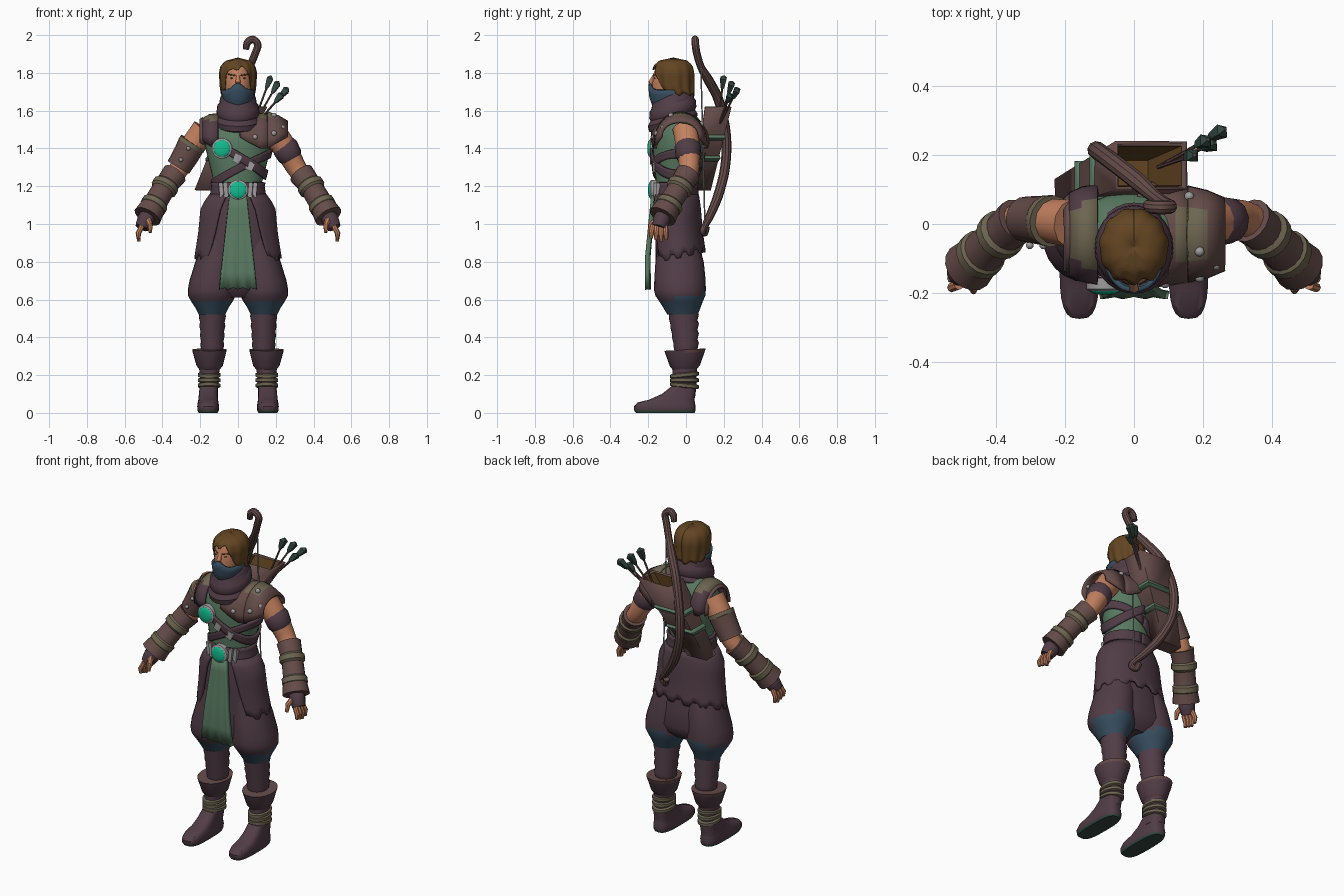
import bpy, bmesh, math
from mathutils import Vector

default_cube = bpy.data.objects.get("Cube")
if default_cube:
    bpy.data.objects.remove(default_cube, do_unlink=True)


def material(name, red, green, blue):
    mat = bpy.data.materials.new(name)
    mat.use_nodes = True
    mat.diffuse_color = (red, green, blue, 1)
    mat.node_tree.nodes["Principled BSDF"].inputs["Base Color"].default_value = (red, green, blue, 1)
    return mat


PURPLE = material("dark purple cloth", .083, .046, .062)
BROWN = material("brown leather", .13, .072, .066)
KHAKI = material("khaki wrap", .155, .13, .082)
GREEN = material("green cloth", .1, .195, .12)
SKIN = material("skin", .55, .22, .115)
BLUE = material("slate blue cloth", .038, .075, .115)
HAIR = material("brown hair", .125, .06, .016)
SILVER = material("silver metal", .34, .33, .33)
GEM = material("teal gem", .006, .5, .27)
DARK = material("dark green feather and sole", .032, .062, .05)
parts = []


def register(name, bm, mats, rule=None):
    """Turn a bmesh into a named object, colouring faces by a rule on their centre."""
    mats = mats if isinstance(mats, list) else [mats]
    bmesh.ops.recalc_face_normals(bm, faces=bm.faces)
    if rule:
        for face in bm.faces:
            face.material_index = int(rule(face.calc_center_median()))
    mesh = bpy.data.meshes.new(name)
    bm.to_mesh(mesh)
    bm.free()
    for mat in mats:
        mesh.materials.append(mat)
    obj = bpy.data.objects.new(name, mesh)
    bpy.context.collection.objects.link(obj)
    parts.append(obj)
    return obj


def sheet(name, rows, mats, thick=0, closed=False, caps=False, rule=None):
    """Skin a grid of points; either thickened, or capped into a solid."""
    bm = bmesh.new()
    grid = [[bm.verts.new(p) for p in row] for row in rows]
    for low, high in zip(grid, grid[1:]):
        count = len(low)
        for i in range(count if closed else count - 1):
            j = (i + 1) % count
            bm.faces.new((low[i], low[j], high[j], high[i]))
    if caps:
        bm.faces.new(grid[0])
        bm.faces.new(grid[-1])
    obj = register(name, bm, mats, rule)
    if thick:
        solid = obj.modifiers.new("thickness", "SOLIDIFY")
        solid.thickness = thick
        solid.offset = 0
    return obj


def around(ring, degrees, off=0, power=1):
    """Point on a horizontal ring (z, cx, cy, rx, ry); zero degrees is the front."""
    z, cx, cy, rx, ry = ring
    s, c = math.sin(math.radians(degrees)), math.cos(math.radians(degrees))
    s, c = (math.copysign(abs(v) ** power, v) for v in (s, c))
    return Vector((cx + (rx + off) * s, cy - (ry + off) * c, z))


def ring_at(rings, z):
    """Interpolate the ring of a shape at a height."""
    rings = sorted(rings)
    for a, b in zip(rings, rings[1:]):
        if z <= b[0]:
            t = max(0, (z - a[0]) / (b[0] - a[0]))
            return [z] + [p + (q - p) * t for p, q in zip(a[1:], b[1:])]
    return [z] + list(rings[-1][1:])


def loft(name, rings, mats, seg=24, power=1, tilt=0, rule=None):
    rows = [[around(r, i * 360 / seg, 0, power) for i in range(seg)] for r in rings]
    for row, ring in zip(rows, rings):
        for p in row:
            p.z += tilt * (p.y - ring[2])
    return sheet(name, rows, mats, closed=True, caps=True, rule=rule)


def wrap(name, rings, start, end, low, high, mats, off=.01, thick=.014, steps=40, levels=4, ripple=0):
    """Cloth lying on a lofted shape between two height functions of the angle."""
    rows = []
    for k in range(levels + 1):
        row = []
        for i in range(steps + 1):
            a = start + (end - start) * i / steps
            ring = ring_at(rings, low(a) + (high(a) - low(a)) * k / levels)
            row.append(around(ring, a, off + ripple * math.cos(math.radians(a * 11)) * (1 - k / levels)))
        rows.append(row)
    return sheet(name, rows, mats, thick)


def tube(name, points, radii, mats, seg=12, smooth=1, rule=None):
    """Round sweep along a path, with optional spline smoothing."""
    pts = [Vector(p) for p in points]
    radii = radii if isinstance(radii, list) else [radii] * len(pts)
    path, sizes = [], []
    for i in range(len(pts) - 1):
        a, b, c, d = pts[max(i - 1, 0)], pts[i], pts[i + 1], pts[min(i + 2, len(pts) - 1)]
        for k in range(smooth):
            t = k / smooth
            path.append(b + (c - a) * t / 2 + (a * 2 - b * 5 + c * 4 - d) * t * t / 2
                        + (b * 3 - a - c * 3 + d) * t ** 3 / 2 if k else b)
            sizes.append(radii[i] + (radii[i + 1] - radii[i]) * t)
    path.append(pts[-1])
    sizes.append(radii[-1])
    tangent = (path[1] - path[0]).normalized()
    normal, rows = tangent.orthogonal().normalized(), []
    for i, p in enumerate(path):
        new = (path[min(i + 1, len(path) - 1)] - path[max(i - 1, 0)]).normalized()
        normal = tangent.rotation_difference(new) @ normal
        tangent, side = new, new.cross(normal)
        turn = [math.tau * k / seg for k in range(seg)]
        rows.append([p + (normal * math.cos(a) + side * math.sin(a)) * sizes[i] for a in turn])
    return sheet(name, rows, mats, closed=True, caps=True, rule=rule)


def solid(name, centre, size, mat, ball=False, roll=0):
    """Scaled sphere or box, rolled about the front axis."""
    bm = bmesh.new()
    if ball:
        bmesh.ops.create_uvsphere(bm, u_segments=16, v_segments=10, radius=.5)
    else:
        bmesh.ops.create_cube(bm, size=1)
    obj = register(name, bm, mat)
    obj.location, obj.scale, obj.rotation_euler = centre, size, (0, math.radians(roll), 0)


def arch(name, sections, mats, rule):
    """Plate draped over a shoulder: sections of (x, bottom, top, half depth)."""
    rows = []
    for x, low, top, depth in sections:
        turn = [math.pi * i / 16 for i in range(17)]
        rows.append([(x, -.03 - depth * math.cos(a), low + (top - low) * max(0, math.sin(a)) ** .8)
                     for a in turn])
    sheet(name, rows, mats, .014, rule=rule)


# Torso, hips and coat
torso = [(1.12, 0, -.055, .135, .105), (1.2, 0, -.055, .122, .1), (1.3, 0, -.047, .148, .12),
         (1.4, 0, -.042, .172, .133), (1.48, 0, -.038, .182, .132), (1.54, 0, -.03, .165, .11),
         (1.58, 0, -.03, .11, .08), (1.62, 0, -.04, .06, .06)]
hips = [(1.16, 0, -.055, .125, .1), (1.09, 0, -.055, .175, .11), (.95, 0, -.048, .188, .115),
        (.8, 0, -.035, .212, .125), (.7, 0, -.03, .232, .13), (.65, 0, -.03, .22, .115), (.61, 0, -.03, .14, .07)]
in_blue = lambda c: c.z < .615 + .22 * c.y
loft("trouser_seat", hips, [PURPLE, BLUE], 32, rule=in_blue)
loft("torso_tunic", torso, GREEN, 32)
coat = []
for k in range(9):
    row, t = [], k / 8
    for i in range(61):
        opening = 24 + 20 * t
        a = opening + (360 - 2 * opening) * i / 60
        hem = .79 + .03 * (1 - math.cos(math.radians(a))) + (.025 if i % 6 < 3 else 0)
        row.append(around(ring_at(hips, 1.155 + (hem - 1.155) * t), a, .016))
    coat.append(row)
sheet("coat_skirt", coat, PURPLE, .014)
tabard = []
for k in range(7):
    t = k / 6
    tabard.append([(i / 6 * (.045 + .055 * t), -.172 - .03 * min(1, t * 1.5) + .004 * math.cos(i * 1.6) * t,
                    1.16 - .5 * t - .008 * (i % 3 == 0) * (k == 6)) for i in range(-6, 7)])
sheet("front_tabard", tabard, GREEN, .024)

# Straps and belt
sine = lambda a: math.sin(math.radians(a))
wrap("chest_strap", torso, -180, 180, lambda a: 1.335 - .1 * sine(a), lambda a: 1.385 - .1 * sine(a), PURPLE)
wrap("rib_strap", torso, -180, 180, lambda a: 1.27 + .08 * sine(a), lambda a: 1.315 + .08 * sine(a), PURPLE, .007)
wrap("belt", torso, -180, 180, lambda a: 1.145, lambda a: 1.22, PURPLE, .012)
for name, x, y, z in (("belt", 0, -.172, 1.18), ("chest", -.085, -.176, 1.4)):
    tube(name + "_medallion_rim", [(x, y + .02, z), (x, y - .012, z), (x, y - .018, z)], [.054, .054, .045], SILVER, 24)
    solid(name + "_medallion_gem", (x, y - .016, z), (.09, .026, .09), GEM, True)
for side in (-1, 1):
    for x, y in ((.066, -.156), (.09, -.145)):
        solid("belt_plate", (side * x, y, 1.18), (.02, .03, .078), SILVER, roll=side * 5)
for x, z in ((-.005, 1.345), (.065, 1.305)):
    solid("strap_buckle", (x, -.18 + x * .2, z), (.038, .02, .045), SILVER, roll=28)

# Shoulder armour
arch("left_pauldron", [(.01, 1.46, 1.555, .15), (.06, 1.43, 1.575, .147), (.12, 1.4, 1.58, .14),
                       (.17, 1.4, 1.575, .13)], [BROWN, KHAKI], lambda c: c.z > 1.548 and c.x > .09)
arch("left_pauldron_cap", [(.155, 1.4, 1.59, .135), (.21, 1.43, 1.57, .122), (.262, 1.46, 1.54, .1)],
     [BROWN, KHAKI], lambda c: c.z > 1.555 and c.x < .2)
arch("right_shoulder_strap", [(-.105, 1.43, 1.58, .14), (-.15, 1.42, 1.575, .132), (-.185, 1.44, 1.555, .115)],
     [PURPLE, KHAKI], lambda c: c.z > 1.542)
arch("right_armhole_rim", [(-.183, 1.42, 1.56, .115), (-.2, 1.43, 1.55, .1)], BROWN, None)
for spot in ((.09, -.172, 1.46), (.19, -.155, 1.48), (.16, .08, 1.53), (.19, -.08, 1.575), (.235, -.12, 1.51)):
    solid("pauldron_rivet", spot, (.028, .028, .028), SILVER, True)

# Head, mask, hair and scarf
head = [(1.56, 0, -.05, .05, .05), (1.61, 0, -.08, .045, .065), (1.65, 0, -.088, .06, .085),
        (1.72, 0, -.083, .073, .097), (1.79, 0, -.075, .078, .1), (1.85, 0, -.07, .06, .08)]
loft("head", head, SKIN)
tube("nose", [(0, -.166, 1.79), (0, -.186, 1.75), (0, -.175, 1.735)], [.008, .014, .009], SKIN)
wrap("face_mask", head, -125, 125, lambda a: 1.6, lambda a: 1.71 + .035 * math.exp(-(a / 25) ** 2), BLUE, .012)
for side in (-1, 1):
    solid("eye", (side * .032, -.165, 1.772), (.02, .01, .007), DARK, True)
    tube("eyebrow", [(side * .014, -.173, 1.786), (side * .052, -.151, 1.793)], .004, HAIR)
hair = [(1.66, 0, -.035, .08, .078), (1.72, 0, -.06, .092, .103), (1.8, 0, -.066, .099, .11),
        (1.84, 0, -.066, .09, .1), (1.865, 0, -.066, .062, .072), (1.88, 0, -.066, .0005, .0005)]
wrap("hair", hair, -180, 180,
     lambda a: 1.685 + .145 * math.exp(-(abs(a) / 46) ** 4) - .015 * math.exp(-(a / 9) ** 2) + .008 * sine(a * 7),
     lambda a: 1.88, HAIR, 0, .002, 90, 12, ripple=.005)
scarf = [(1.505, .085, .09), (1.52, .115, .125), (1.55, .122, .132), (1.575, .108, .118), (1.59, .114, .125),
         (1.625, .11, .122), (1.64, .098, .112), (1.665, .096, .11), (1.685, .085, .1), (1.64, .07, .085)]
loft("scarf", [(z, 0, -.07, rx, ry) for z, rx, ry in scarf], PURPLE, 28, tilt=.25)

# Arms and legs, built on both sides
for side, label in ((1, "left_"), (-1, "right_")):
    def limb(name, points, radii, mat, **extra):
        tube(label + name, [(side * x, y, z) for x, y, z in points], radii, mat, **extra)

    shoulder, biceps, elbow = (.175, 0, 1.5), (.25, .01, 1.4), (.32, .015, 1.28)
    forearm, wrist, palm = (.385, -.03, 1.2), (.468, -.112, 1.06), (.51, -.145, .98)
    limb("arm", [shoulder, biceps, elbow, forearm, wrist], [.072, .064, .052, .05, .035], SKIN, smooth=4)
    limb("bracer", [(.335, .01, 1.265), forearm, (.43, -.075, 1.125), (.48, -.125, 1.04)],
         [.068, .06, .062, .076], BROWN, seg=16)
    for k in (.3, 1):
        a, b = Vector(forearm), Vector(wrist)
        limb("bracer_wrap", [a.lerp(b, k - f) for f in (.44, .36, .2, .12)], [.058, .072, .072, .058], KHAKI, seg=16)
    limb("glove", [wrist, (.49, -.13, 1.02), palm], [.04, .046, .036], PURPLE, smooth=3)
    for k in range(4):
        limb("finger", [(.508, -.11 - k * .022, .99), (.528, -.106 - k * .026, .95),
                        (.525, -.104 - k * .027, .908 + .008 * abs(k - 1))], [.015, .014, .009], SKIN, seg=8)
    limb("thumb", [(.48, -.15, 1.03), (.465, -.185, .995), (.465, -.195, .955)], [.018, .015, .009], SKIN, seg=8)
    if side > 0:
        limb("arm_band", [(.236, .007, 1.425), (.25, .01, 1.405), (.275, .01, 1.36), (.285, .01, 1.342)],
             [.06, .071, .067, .055], PURPLE)
    else:
        limb("arm_guard", [(.247, .01, 1.42), (.27, .011, 1.375), (.315, .014, 1.3)], [.074, .071, .066], BROWN, seg=16)
        limb("guard_trim", [(.238, .008, 1.432), (.249, .01, 1.414)], .075, KHAKI, seg=16)
        for z in (1.4, 1.34):
            solid("guard_rivet", (-.25 - (1.42 - z) * .65, -.062, z), (.022, .022, .022), SILVER, True)

    def stack(name, rings, mats, **extra):
        loft(label + name, [(z, side * cx, cy, rx, ry) for z, cx, cy, rx, ry in rings], mats, **extra)

    stack("trouser_leg", [(.92, .1, -.04, .09, .1), (.8, .118, -.034, .108, .128), (.7, .135, -.032, .122, .136),
                          (.65, .138, -.032, .128, .137), (.62, .138, -.03, .126, .132), (.59, .138, -.026, .11, .115),
                          (.56, .138, -.022, .09, .1), (.52, .138, -.018, .07, .08)], [PURPLE, BLUE], rule=in_blue)
    wraps = [(.56 - k * .05 - j * .03, .136, -.015 + k * .004, .075 - k * .003 - j * .007,
              .083 - k * .004 - j * .007) for k in range(5) for j in (0, 1)]
    stack("shin_wrap", wraps, PURPLE, tilt=.15)
    stack("boot_cuff", [(.335, .15, -.005, .055, .06), (.335, .151, -.005, .092, .11), (.318, .151, -.005, .088, .104),
                        (.25, .15, -.005, .07, .08), (.225, .15, -.005, .05, .06)], [PURPLE, BROWN],
          rule=lambda c: c.z > .326, tilt=.06)
    stack("boot_shaft", [(.27, .15, -.005, .06, .068), (.2, .152, -.008, .05, .064), (.13, .154, -.01, .048, .064),
                         (.08, .156, -.02, .05, .068)], PURPLE)
    for k in range(3):
        z = .145 + k * .028
        stack("ankle_wrap", [(z - .013, .153, -.008, .048, .064), (z - .008, .153, -.008, .06, .076),
                             (z + .008, .153, -.008, .06, .076), (z + .013, .153, -.008, .048, .064)],
              KHAKI, tilt=.1 * (k - 1))
    stack("boot_foot", [(0, .158, -.11, .05, .155), (.012, .158, -.112, .056, .162), (.035, .158, -.112, .058, .163),
                        (.055, .158, -.105, .055, .152), (.07, .158, -.075, .052, .12), (.1, .157, -.04, .05, .088),
                        (.14, .155, -.013, .048, .065)],
          [PURPLE, DARK], power=.65, rule=lambda c: c.z < .02)

# Quiver with cloth ties and arrows
mouth, base = Vector((.05, .17, 1.62)), Vector((-.165, .085, 1.18))


def quiver_ring(t, grow=0):
    c, w, d = base.lerp(mouth, t), .06 + .04 * t + grow, .042 + .024 * t + grow
    return [c + Vector((w * x, d * y, 0)) for x, y in ((-1, -1), (1, -1), (1, 1), (-1, 1))]


sheet("quiver_shell", [quiver_ring(0), quiver_ring(.5), quiver_ring(1)], BROWN, .012, closed=True)
sheet("quiver_lining", [quiver_ring(.6, -.008), quiver_ring(.985, -.008)], HAIR, closed=True)
sheet("quiver_core", [quiver_ring(0, -.003), quiver_ring(.6, -.003)], [BROWN, HAIR], closed=True, caps=True,
      rule=lambda c: c.z > 1.43)
for t in (.35, .6):
    sheet("quiver_tie", [quiver_ring(t, .004), quiver_ring(t + .03, .011), quiver_ring(t + .06, .004)],
          GREEN, .008, closed=True)
for tip in ((.175, .2, 1.785), (.215, .245, 1.755), (.265, .275, 1.72), (.235, .235, 1.69)):
    start, end = Vector((.07, .165, 1.5)), Vector(tip)
    tube("arrow_shaft", [start, end], .0055, BROWN, 6)
    tube("arrow_fletching", [start.lerp(end, f) for f in (.74, .8, .95, 1)], [.005, .015, .024, .006], DARK, 4)

# Bow and string
bow = [(.042, .055, 1.925), (.05, .05, 1.96), (.078, .048, 1.978), (.105, .05, 1.95), (.09, .058, 1.9),
       (.06, .08, 1.83), (.015, .12, 1.76), (-.055, .175, 1.65), (-.105, .212, 1.47), (-.1, .207, 1.3),
       (-.04, .17, 1.15), (.04, .125, 1.04), (.085, .1, .99), (.095, .09, .965), (.07, .1, .95), (.055, .11, .985)]
tube("bow_limbs", bow, [.016] + [.02] * 5 + [.026] * 5 + [.022] + [.017] * 4, BROWN, 10, 4)
tube("bow_string", [(.075, .078, 1.87), (.085, .1, 1)], .004, SILVER, 6)

# Smooth rounded parts while keeping hard edges
bpy.ops.object.select_all(action="DESELECT")
for obj in parts:
    obj.select_set(True)
bpy.context.view_layer.objects.active = parts[0]
bpy.ops.object.shade_smooth_by_angle(angle=math.radians(35))
